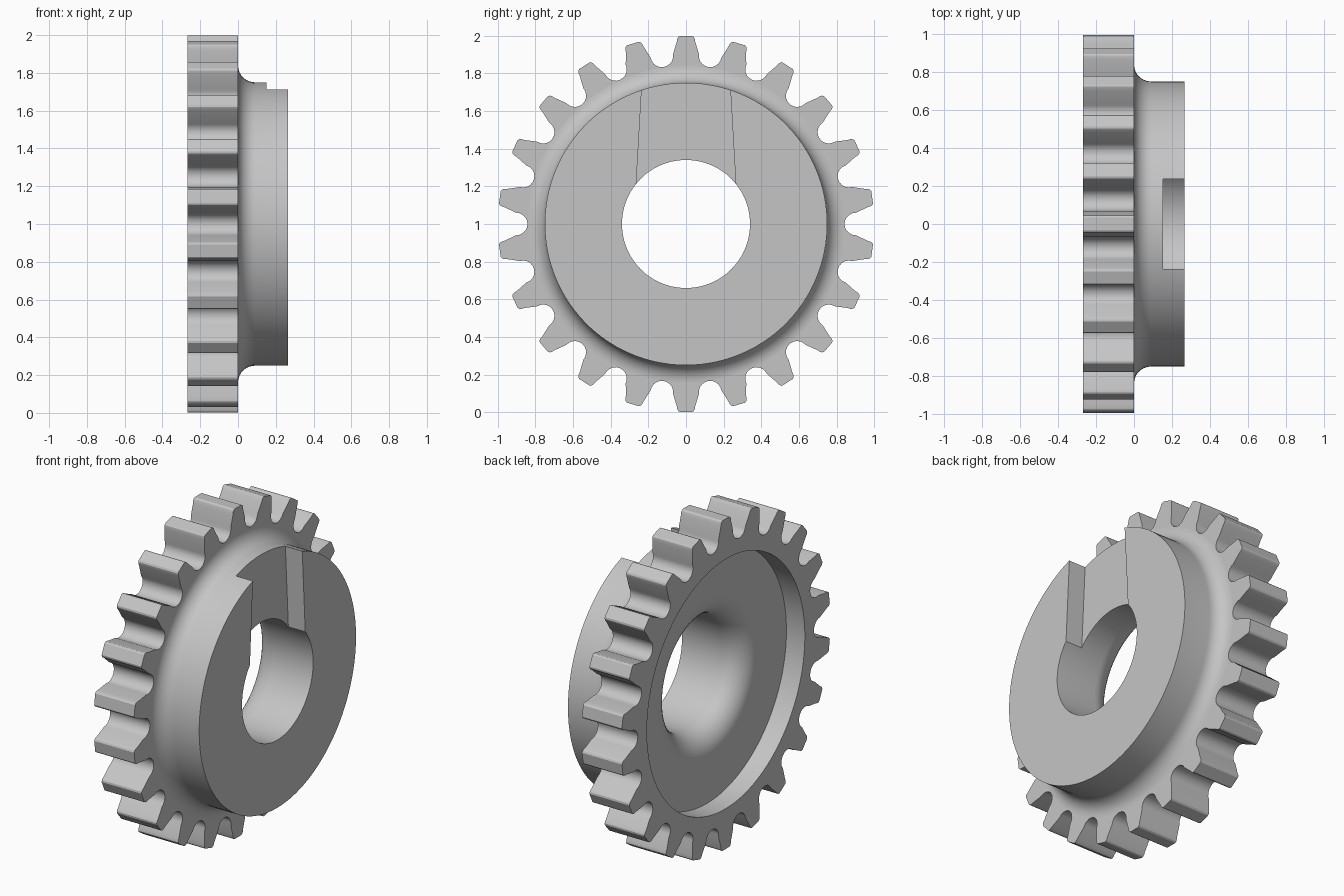
import bpy, bmesh, math

TEETH = 22
SEGMENTS = 110
BACK, FRONT = -0.267, 0.265
CENTRE_Z = 1.0

cube = bpy.data.objects.get("Cube")
if cube:
    bpy.data.objects.remove(cube, do_unlink=True)

steel = bpy.data.materials.new("light_grey_steel")
steel.use_nodes = True
grey = (0.56, 0.56, 0.56, 1)
steel.diffuse_color = grey
steel.node_tree.nodes["Principled BSDF"].inputs["Base Color"].default_value = grey


def loft(name, rings):
    """Solid through matching rings of (x, y, z) points, capped at both ends."""
    bm = bmesh.new()
    loops = [[bm.verts.new(p) for p in ring] for ring in rings]
    for a, b in zip(loops, loops[1:]):
        for i in range(len(a)):
            j = (i + 1) % len(a)
            bm.faces.new((a[i], a[j], b[j], b[i]))
    bm.faces.new(loops[0])
    bm.faces.new(loops[-1])
    bmesh.ops.recalc_face_normals(bm, faces=bm.faces)
    mesh = bpy.data.meshes.new(name)
    bm.to_mesh(mesh)
    bm.free()
    mesh.materials.append(steel)
    obj = bpy.data.objects.new(name, mesh)
    bpy.context.collection.objects.link(obj)
    return obj


def extrude(name, outline, x0, x1):
    return loft(name, [[(x, y, z) for y, z in outline] for x in (x0, x1)])


def lathe(name, profile):
    """Turn (x, radius) points about the horizontal axis."""
    turns = [math.tau * i / SEGMENTS for i in range(SEGMENTS)]
    return loft(name, [[(x, r * math.sin(a), CENTRE_Z + r * math.cos(a)) for a in turns]
                       for x, r in profile])


def arc(cx, cr, radius, start, end, steps=10):
    angles = [math.radians(start + (end - start) * i / steps) for i in range(steps + 1)]
    return [(cx + radius * math.cos(a), cr + radius * math.sin(a)) for a in angles]


def combine(target, other, operation):
    mod = target.modifiers.new(other.name, "BOOLEAN")
    mod.operation = operation
    mod.solver = "EXACT"
    mod.object = other
    bpy.context.view_layer.objects.active = target
    bpy.ops.object.modifier_apply(modifier=mod.name)
    bpy.data.objects.remove(other, do_unlink=True)


# Tooth outline: rounded tip, straight flanks, round root
half_tip = [(0.049, 0.968), (0.047, 0.982), (0.042, 0.993), (0.033, 0.999)]
tip = [(-t, r) for t, r in half_tip] + half_tip[::-1]
root = arc(0, 0.902, 0.06, 180, 360)
pitch = math.tau / TEETH
outline = []
for i in range(TEETH):
    for points, a in ((tip, i * pitch), (root, (i + 0.5) * pitch)):
        s, c = math.sin(a), math.cos(a)
        outline += [(r * s + t * c, CENTRE_Z + r * c - t * s) for t, r in points]
gear = extrude("gear_wheel", outline, BACK, 0)

# Hub with a fillet where it meets the toothed disc
hub = lathe("hub", [(-0.12, 0.8), (-0.02, 0.836)] + arc(0.09, 0.84, 0.09, 180, 270)
            + [(FRONT, 0.75)])
combine(gear, hub, "UNION")

# Rear recess with a rounded lip leading into the bore
hollow = lathe("recess_and_bore", [(-0.4, 0.755), (-0.144, 0.755)]
               + arc(-0.004, 0.48, 0.14, 180, 270) + [(0.4, 0.34)])
combine(gear, hollow, "DIFFERENCE")

# Tapered keyway across the top of the hub face
keyway = extrude("keyway", [(-0.271, 1.1), (0.271, 1.1), (0.225, 1.9), (-0.225, 1.9)],
                 0.152, 0.4)
combine(gear, keyway, "DIFFERENCE")

# Smooth the curved walls, keep the flat sides flat
bpy.ops.object.select_all(action="DESELECT")
gear.select_set(True)
bpy.context.view_layer.objects.active = gear
bpy.ops.object.shade_smooth_by_angle(angle=math.radians(30))
for face in gear.data.polygons:
    if abs(face.normal.x) > 0.999:
        face.use_smooth = False
